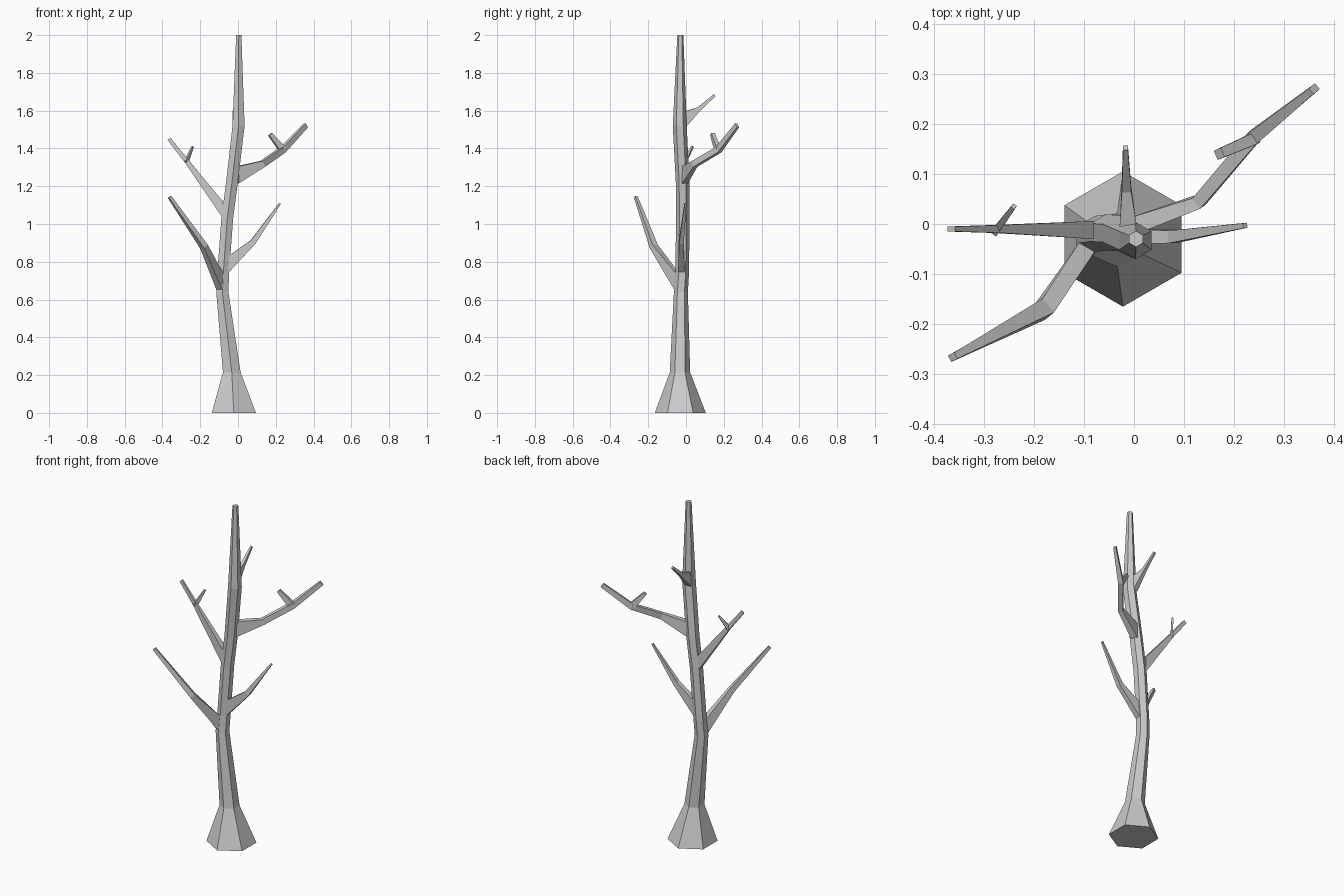
import bpy
import bmesh
from math import cos, sin, pi, radians
from mathutils import Vector

UP = Vector((0, 0, 1))


def loft(name, rings):
    """Skin a list of equal-length point rings, capped at both ends."""
    bm = bmesh.new()
    loops = [[bm.verts.new(p) for p in ring] for ring in rings]
    n = len(loops[0])
    for a, b in zip(loops, loops[1:]):
        for i in range(n):
            j = (i + 1) % n
            bm.faces.new((a[i], a[j], b[j], b[i]))
    bm.faces.new(loops[0][::-1])
    bm.faces.new(loops[-1])
    bmesh.ops.recalc_face_normals(bm, faces=bm.faces[:])
    mesh = bpy.data.meshes.new(name)
    bm.to_mesh(mesh)
    bm.free()
    ob = bpy.data.objects.new(name, mesh)
    bpy.context.collection.objects.link(ob)
    return ob


def hexagon(x, y, z, r):
    return [(x + r * cos(pi / 6 + i * pi / 3), y + r * sin(pi / 6 + i * pi / 3), z)
            for i in range(6)]


def branch(name, path, base_angle=None):
    """Four-sided tapering limb; path = (x, y, z, width, height).
    base_angle gives the trunk face the upright base sits on."""
    pts = [Vector(p[:3]) for p in path]
    rings = []
    for i, p in enumerate(path):
        t = (pts[min(i + 1, len(pts) - 1)] - pts[max(i - 1, 0)]).normalized()
        if i == 0 and base_angle is not None:
            a = radians(base_angle)
            t = Vector((cos(a), sin(a), 0))
        side = t.cross(UP).normalized()
        up = side.cross(t).normalized()
        s, u = side * p[3] / 2, up * p[4] / 2
        rings.append([pts[i] - s - u, pts[i] + s - u, pts[i] + s + u, pts[i] - s + u])
    return loft(name, rings)


# Six-sided trunk with flared foot
loft("trunk", [hexagon(*r) for r in (
    (-0.022, -0.030, 0.00, 0.135),
    (-0.033, -0.032, 0.215, 0.054),
    (-0.083, -0.027, 0.64, 0.037),
    (-0.078, -0.020, 0.74, 0.036),
    (-0.057, -0.017, 1.03, 0.036),
    (-0.032, -0.018, 1.22, 0.036),
    (0.003, -0.033, 1.52, 0.037),
    (0.004, -0.030, 2.00, 0.016))])

# Main branches
branch("front_left_branch", [
    (-0.094, -0.046, 0.69, 0.036, 0.10),
    (-0.180, -0.170, 0.88, 0.036, 0.030),
    (-0.362, -0.266, 1.143, 0.014, 0.018)], 240)
branch("lower_right_branch", [
    (-0.052, -0.024, 0.785, 0.034, 0.09),
    (0.080, -0.025, 0.905, 0.025, 0.030),
    (0.222, -0.003, 1.108, 0.010, 0.010)], 0)
branch("left_branch", [
    (-0.080, -0.012, 1.075, 0.036, 0.09),
    (-0.270, -0.010, 1.33, 0.016, 0.024),
    (-0.365, -0.010, 1.45, 0.010, 0.020)], 180)
branch("upper_right_branch", [
    (-0.005, -0.005, 1.26, 0.036, 0.09),
    (0.130, 0.045, 1.318, 0.026, 0.034),
    (0.237, 0.172, 1.393, 0.028, 0.032),
    (0.360, 0.270, 1.522, 0.015, 0.026)], 30)
branch("back_branch", [
    (-0.012, -0.003, 1.555, 0.034, 0.085),
    (-0.015, 0.070, 1.61, 0.019, 0.022),
    (-0.017, 0.152, 1.682, 0.010, 0.014)], 100)

# Small twigs
branch("left_twig", [
    (-0.275, -0.012, 1.325, 0.014, 0.026),
    (-0.240, 0.035, 1.41, 0.009, 0.010)])
branch("right_twig", [
    (0.235, 0.168, 1.395, 0.024, 0.036),
    (0.170, 0.140, 1.475, 0.020, 0.020)])
